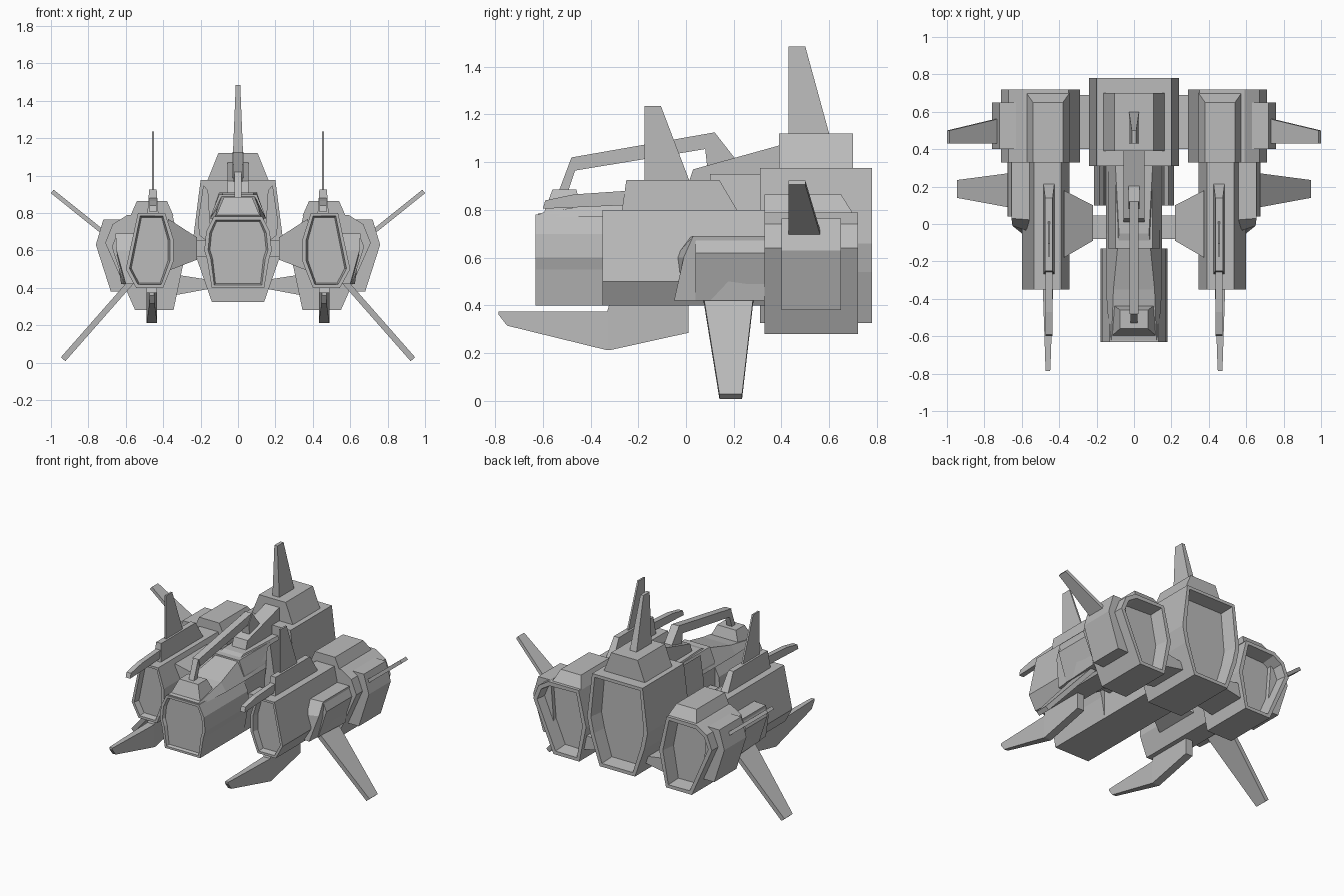
import bpy, bmesh
from mathutils import Vector

if "Cube" in bpy.data.objects:
    bpy.data.objects.remove(bpy.data.objects["Cube"])

GREY = (0.5, 0.5, 0.5, 1)
hull_grey = bpy.data.materials.new("hull_grey")
hull_grey.use_nodes = True
hull_grey.diffuse_color = GREY
hull_grey.node_tree.nodes["Principled BSDF"].inputs["Base Color"].default_value = GREY


def loft(name, rings, mirror=False, recess=()):
    """Skin matching rings; recess holds (end sign on y, rim width, depth)."""
    bm = bmesh.new()
    loops = [[bm.verts.new(p) for p in ring] for ring in rings]
    n = len(loops[0])
    for a, b in zip(loops, loops[1:]):
        for i in range(n):
            j = (i + 1) % n
            bm.faces.new((a[i], a[j], b[j], b[i]))
    bm.faces.new(loops[0])
    bm.faces.new(loops[-1])
    bmesh.ops.recalc_face_normals(bm, faces=bm.faces)
    for sign, rim, depth in recess:
        face = max(bm.faces, key=lambda f: f.normal.y * sign)
        bmesh.ops.inset_region(bm, faces=[face], thickness=rim)
        bmesh.ops.inset_region(bm, faces=[face], thickness=rim / 2, depth=-depth)
    mesh = bpy.data.meshes.new(name)
    bm.to_mesh(mesh)
    bm.free()
    mesh.materials.append(hull_grey)
    obj = bpy.data.objects.new(name, mesh)
    bpy.context.collection.objects.link(obj)
    if mirror:
        obj.modifiers.new("mirror", 'MIRROR')
    return obj


def prism(name, section, y0, y1, **kw):
    """Extrude an (x, z) section along y."""
    return loft(name, [[(x, y, z) for x, z in section] for y in (y0, y1)], **kw)


def symmetric(half):
    return half + [(-x, z) for x, z in reversed(half)]


def rect(x0, x1, y0, y1, z):
    return [(x0, y0, z), (x1, y0, z), (x1, y1, z), (x0, y1, z)]


def blade(name, side, x, half, **kw):
    """Plate cut from a (y, z) side profile, centred on x."""
    return loft(name, [[(x + s * half, y, z) for y, z in side] for s in (-1, 1)], **kw)


def fin(name, base, tip, thick):
    """Tapered wing; base and tip are (x, z, y start, y end)."""
    d = Vector((tip[0] - base[0], tip[1] - base[1])).normalized() * thick
    rings = []
    for x, z, y0, y1 in (base, tip):
        rings.append([(x - d.y, y0, z + d.x), (x - d.y, y1, z + d.x),
                      (x + d.y, y1, z - d.x), (x + d.y, y0, z - d.x)])
    return loft(name, rings, mirror=True)


# Central fuselage
nose = symmetric([(0.13, 0.78), (0.17, 0.70), (0.18, 0.60), (0.165, 0.55), (0.14, 0.40)])
prism("nose", nose, -0.63, -0.13, recess=[(-1, 0.02, 0.02)])
prism("mid_hull", symmetric([(0.10, 0.90), (0.14, 0.80), (0.14, 0.40)]), -0.13, 0.33)
loft("canopy", [[(w, y, z0), (t, y, z1), (-t, y, z1), (-w, y, z0)]
                for y, w, t, z0, z1 in ((-0.62, 0.13, 0.12, 0.77, 0.785),
                                        (-0.35, 0.15, 0.11, 0.77, 0.83),
                                        (-0.05, 0.15, 0.08, 0.77, 0.91),
                                        (0.32, 0.15, 0.10, 0.77, 0.91))])
loft("nose_cap", [rect(-0.115, 0.115, -0.595, -0.43, 0.79),
                  rect(-0.075, 0.075, -0.56, -0.46, 0.885)])
prism("cheek_panel", [(0.13, 0.62), (0.205, 0.68), (0.215, 0.75), (0.185, 0.95),
                      (0.16, 0.92), (0.15, 0.75)], 0.10, 0.33, mirror=True)

# Central engine block, its tower, ramp and tail fin
rear = symmetric([(0.20, 0.975), (0.24, 0.66), (0.215, 0.54), (0.14, 0.325)])
prism("rear_block", rear, 0.31, 0.78, recess=[(1, 0.03, 0.10)])
loft("tower", [rect(-0.165, 0.165, 0.39, 0.70, 0.97), rect(-0.105, 0.105, 0.39, 0.70, 1.12)])
blade("spine_ramp", [(0.0, 0.88), (0.03, 0.97), (0.39, 1.07), (0.39, 0.88)], 0, 0.055)
loft("tail_fin", [rect(-0.027, 0.027, 0.43, 0.60, 1.12), rect(-0.012, 0.012, 0.43, 0.50, 1.485)])

# Arched rail above the canopy
blade("rail_bar", [(-0.48, 1.02), (0.12, 1.125), (0.08, 1.055), (-0.465, 0.965)], 0, 0.025)
blade("rail_front_leg", [(-0.48, 1.02), (-0.465, 0.965), (-0.50, 0.86), (-0.54, 0.86)], 0, 0.02)
blade("rail_rear_leg", [(0.08, 1.06), (0.12, 1.125), (0.21, 1.01), (0.09, 0.97)], 0, 0.03)

# Side nacelles
prism("nacelle", [(0.39, 0.80), (0.535, 0.80), (0.60, 0.50), (0.545, 0.40), (0.40, 0.40),
                  (0.345, 0.54), (0.345, 0.66)], -0.35, 0.35, mirror=True,
      recess=[(-1, 0.02, 0.04)])
prism("nacelle_rear_block", [(0.35, 0.79), (0.59, 0.79), (0.67, 0.74), (0.71, 0.64),
                             (0.55, 0.28), (0.345, 0.28), (0.29, 0.54)], 0.33, 0.72,
      mirror=True, recess=[(1, 0.03, 0.10)])
loft("nacelle_cap", [rect(0.345, 0.575, 0.33, 0.70, 0.785), rect(0.38, 0.54, 0.33, 0.65, 0.865)],
     mirror=True)
loft("side_panel", [[(0.53, y0, z) for y0, z in ((-0.04, 0.42), (-0.05, 0.60), (0.02, 0.69))]
                    + [(0.53, 0.33, 0.69), (0.53, 0.33, 0.42)],
                    [(0.60, -0.05, 0.42), (0.65, -0.01, 0.60), (0.655, 0.03, 0.69),
                     (0.655, 0.33, 0.69), (0.625, 0.33, 0.42)]], mirror=True)
prism("side_ridge", [(0.56, 0.42), (0.61, 0.42), (0.675, 0.62), (0.645, 0.69), (0.56, 0.69)],
      0.04, 0.33, mirror=True)
prism("rear_armour", [(0.62, 0.765), (0.72, 0.765), (0.76, 0.63), (0.68, 0.38), (0.59, 0.38)],
      0.40, 0.65, mirror=True)

# Joints between fuselage and nacelles
loft("pylon", [[(x, y0, z0), (x, y1, z0), (x, y1, z1), (x, y0, z1)]
               for x, y0, y1, z0, z1 in ((0.375, -0.18, 0.18, 0.49, 0.77),
                                         (0.22, -0.09, 0.10, 0.55, 0.67))], mirror=True)
loft("pylon_shaft", [rect(0.12, 0.23, -0.08, 0.045, z) for z in (0.565, 0.655)], mirror=True)
prism("rear_joint", [(0.15, 0.395), (0.34, 0.36), (0.33, 0.47), (0.17, 0.445)], 0.40, 0.69,
      mirror=True)

# Top guns with their thin fins
loft("gun_housing", [rect(0.425, 0.485, -0.27, 0.22, 0.79), rect(0.435, 0.475, -0.25, 0.14, 0.925)],
     mirror=True)
blade("gun_barrel", [(-0.60, 0.805), (-0.59, 0.84), (-0.47, 0.865), (-0.25, 0.88), (-0.25, 0.82)],
      0.455, 0.018, mirror=True)
blade("gun_fin", [(-0.175, 0.92), (-0.175, 1.235), (-0.105, 1.235), (0.015, 0.92)],
      0.455, 0.006, mirror=True)

# Keel blades, tapering to the front
loft("keel_blade", [[(0.46 - h, y, z0), (0.46 + h, y, z0), (0.46 + h, y, z1), (0.46 - h, y, z1)]
                    for y, h, z0, z1 in ((-0.785, 0.012, 0.36, 0.375), (-0.75, 0.014, 0.315, 0.375),
                                         (-0.33, 0.028, 0.212, 0.375), (-0.32, 0.028, 0.212, 0.41),
                                         (0.01, 0.028, 0.285, 0.41))], mirror=True)

# Swept wings
fin("upper_wing", (0.70, 0.68, 0.43, 0.57), (0.993, 0.915, 0.43, 0.50), 0.012)
fin("lower_wing", (0.555, 0.45, 0.07, 0.285), (0.935, 0.018, 0.14, 0.235), 0.016)
